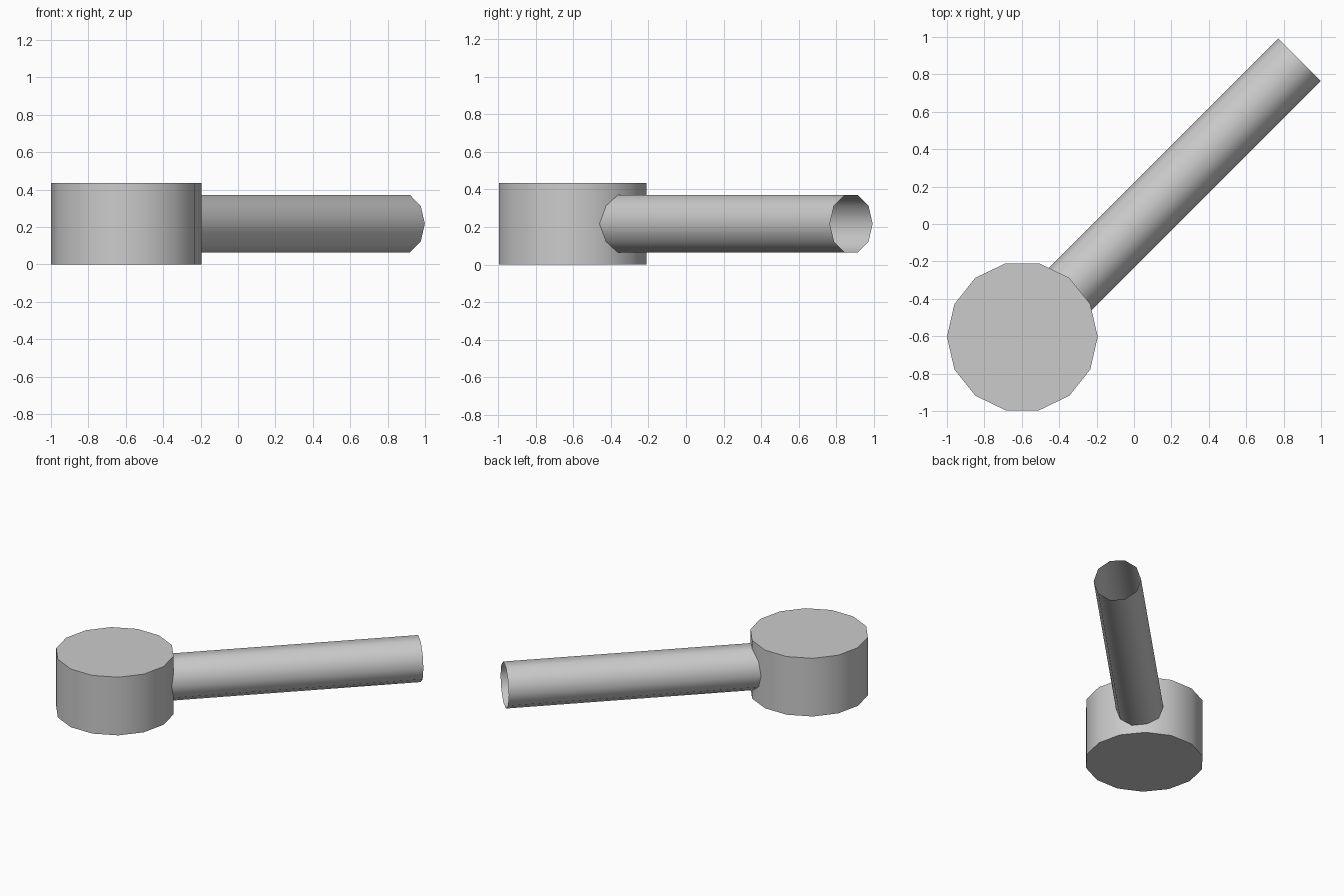
import bpy, bmesh, math
from mathutils import Vector

if "Cube" in bpy.data.objects:
    bpy.data.objects.remove(bpy.data.objects["Cube"])

grey = bpy.data.materials.new("light_grey")
grey.diffuse_color = (0.6, 0.6, 0.6, 1)
grey.use_nodes = True
grey.node_tree.nodes["Principled BSDF"].inputs["Base Color"].default_value = grey.diffuse_color


def prism(name, start, end, side, up, radius, sides, capped):
    """Smooth-sided prism from start to end, first corner pointing along side."""
    bm = bmesh.new()
    rings = []
    for centre in (start, end):
        ring = []
        for i in range(sides):
            a = 2 * math.pi * i / sides
            ring.append(bm.verts.new(centre + radius * (math.cos(a) * side + math.sin(a) * up)))
        rings.append(ring)
    low, high = rings
    for i in range(sides):
        j = (i + 1) % sides
        bm.faces.new((low[i], low[j], high[j], high[i]))
    if capped:
        bm.faces.new(low[::-1])
        bm.faces.new(high)
    for f in bm.faces:
        f.smooth = True
    mesh = bpy.data.meshes.new(name)
    bm.to_mesh(mesh)
    bm.free()
    mesh.set_sharp_from_angle(angle=math.radians(40))
    mesh.materials.append(grey)
    obj = bpy.data.objects.new(name, mesh)
    bpy.context.collection.objects.link(obj)
    return obj


X, Y, Z = Vector((1, 0, 0)), Vector((0, 1, 0)), Vector((0, 0, 1))
centre = Vector((-0.597, -0.603, 0))

# Round head: closed 14-sided drum
prism("head", centre, centre + 0.435 * Z, X, Y, 0.403, 14, True)

# Handle: open 10-sided tube running diagonally out of the head
along = Vector((1, 1, 0)).normalized()
across = Z.cross(along)
axis = centre + 0.2175 * Z
prism("handle", axis + 0.3 * along, axis + 2.096 * along, across, -across.cross(along), 0.161, 10, False)
